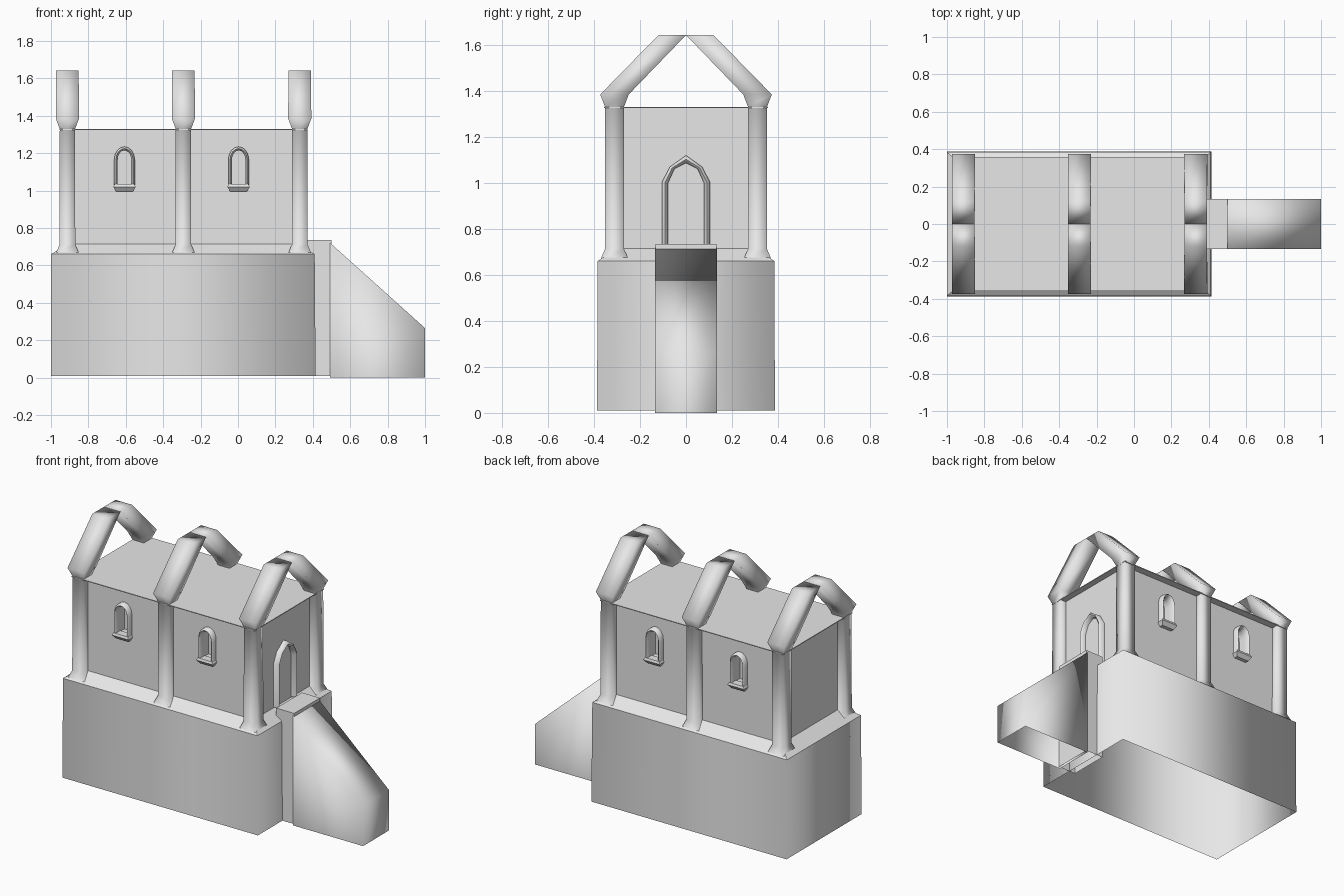
import bpy, bmesh, math

if "Cube" in bpy.data.objects:
    bpy.data.objects.remove(bpy.data.objects["Cube"], do_unlink=True)

# One plain stone colour
stone = bpy.data.materials.new("stone_grey")
stone.use_nodes = True
GREY = (0.8, 0.8, 0.8, 1)
stone.diffuse_color = GREY
stone.node_tree.nodes["Principled BSDF"].inputs["Base Color"].default_value = GREY


def make(name, bm, smooth=False):
    bmesh.ops.recalc_face_normals(bm, faces=bm.faces)
    for f in bm.faces:
        f.smooth = smooth
    mesh = bpy.data.meshes.new(name)
    bm.to_mesh(mesh)
    bm.free()
    mesh.materials.append(stone)
    obj = bpy.data.objects.new(name, mesh)
    bpy.context.collection.objects.link(obj)
    return obj


def loft(name, rings, bottom=True, top=True, smooth=False):
    """Skin a stack of point rings that all have the same count."""
    bm = bmesh.new()
    loops = [[bm.verts.new(p) for p in ring] for ring in rings]
    n = len(loops[0])
    for a, b in zip(loops, loops[1:]):
        for i in range(n):
            j = (i + 1) % n
            bm.faces.new((a[i], a[j], b[j], b[i]))
    if bottom:
        bm.faces.new(loops[0][::-1])
    if top:
        bm.faces.new(loops[-1])
    return make(name, bm, smooth)


def rect(x0, x1, half_y, z, cy=0):
    return [(x0, cy - half_y, z), (x1, cy - half_y, z),
            (x1, cy + half_y, z), (x0, cy + half_y, z)]


def arch(half, z0, spring, peak, steps):
    """Arched outline in (u, z), from the right foot over to the left foot."""
    pts = [(half, z0)]
    for i in range(steps + 1):
        a = math.pi * i / steps
        pts.append((half * math.cos(a), spring + (peak - spring) * math.sin(a)))
    return pts + [(-half, z0)]


def frame(name, outer, inner, place, depth):
    """Raised band between two matching outlines, open at the foot."""
    bm = bmesh.new()
    sections = []
    for o, i in zip(outer, inner):
        mid = ((o[0] + i[0]) / 2, (o[1] + i[1]) / 2)
        sections.append([bm.verts.new(place(*p, d)) for p, d in
                         ((o, -0.01), (o, depth * 0.7), (mid, depth),
                          (i, depth * 0.7), (i, -0.01))])
    for a, b in zip(sections, sections[1:]):
        for k in range(5):
            m = (k + 1) % 5
            bm.faces.new((a[k], a[m], b[m], b[k]))
    bm.faces.new(sections[0])
    bm.faces.new(sections[-1])
    obj = make(name, bm)
    bpy.context.view_layer.objects.active = obj
    obj.select_set(True)
    bpy.ops.object.shade_smooth_by_angle(angle=math.radians(60))
    obj.select_set(False)
    return obj


# Hollow plinth with a sloped ledge
WX0, WX1, WY = -0.91, 0.33, 0.308
loft("plinth", [rect(-1, 0.415, 0.387, 0.01), rect(-1, 0.41, 0.384, 0.66)],
     bottom=False, top=False, smooth=True)
loft("ledge", [rect(-1, 0.41, 0.384, 0.66), rect(WX0, WX1, WY, 0.715)],
     bottom=False, top=False)

# Hall walls and flat lid
FLOOR = 0.71
walls = loft("hall_walls", [rect(WX0, WX1, WY, FLOOR), rect(WX0, WX1, WY, 1.325)])
loft("flat_lid", [rect(-0.955, 0.372, 0.357, 1.325), rect(-0.955, 0.372, 0.357, 1.33)])

# Arched windows on both long sides
for side, label in ((-1, "front"), (1, "back")):
    for number, cx in enumerate((-0.607, 0.003)):
        tag = f"{label}_{number + 1}"

        def place(u, z, d):
            return (cx + u, side * (WY + d), z)

        hole = arch(0.036, 1.03, 1.165, 1.215, 8)
        cutter = loft("window_cutter", [[place(u, z, d) for u, z in hole]
                                        for d in (0.05, -0.05)])
        cutter.hide_render = True
        cut = walls.modifiers.new("window_cut", "BOOLEAN")
        cut.operation, cut.solver, cut.object = "DIFFERENCE", "EXACT", cutter
        bpy.context.view_layer.objects.active = walls
        bpy.ops.object.modifier_apply(modifier=cut.name)
        bpy.data.objects.remove(cutter, do_unlink=True)
        frame("window_frame_" + tag, arch(0.055, 1.02, 1.165, 1.235, 8),
              hole, place, 0.038)
        # Sill with a tapered underside
        loft("window_sill_" + tag,
             [[place(s * u, z, d) for s, d in ((-1, -0.01), (1, -0.01), (1, out), (-1, out))]
              for u, z, out in ((0.045, 0.995, 0.025), (0.06, 1.02, 0.045), (0.052, 1.035, 0.04))])

# Open the underside of the hall into the plinth
bm = bmesh.new()
bm.from_mesh(walls.data)
floor = [f for f in bm.faces if f.calc_center_median().z < FLOOR + 0.01]
bmesh.ops.delete(bm, geom=floor, context="FACES")
bm.to_mesh(walls.data)
bm.free()

# Pointed doorway on the stair end
half_out = [(0.104, 0.72), (0.104, 1.005), (0.07, 1.07), (0, 1.12)]
half_in = [(0.078, 0.72), (0.078, 1.0), (0.05, 1.062), (0, 1.087)]


def mirrored(pts):
    return pts + [(-u, z) for u, z in pts[-2::-1]]


frame("door_frame", mirrored(half_out), mirrored(half_in),
      lambda u, z, d: (WX1 + d, u, z), 0.035)

# Square columns that flare and turn into the bent roof ribs
for cx, where in ((-0.912, "left"), (-0.292, "middle"), (0.33, "right")):
    for side, label in ((-1, "front"), (1, "back")):
        stack = [(0.311, 0.664, 0.062), (0.311, 0.712, 0.042), (0.311, 1.33, 0.041),
                 (0.311, 1.385, 0.062), (0.06, 1.643, 0.06)]
        loft(f"{label}_{where}_column_rib",
             [rect(cx - h, cx + h, h, z, side * y) for y, z, h in stack],
             bottom=False, smooth=True)

# Landing and ramp, hollow underneath
loft("landing", [rect(0.37, 0.5, 0.133, 0.01), rect(0.37, 0.5, 0.133, 0.735)],
     bottom=False)
ramp_foot = rect(0.493, 1, 0.134, 0)
ramp_top = [(x, y, 0.265 if x > 0.9 else 0.72) for x, y, z in ramp_foot]
loft("ramp", [ramp_foot, ramp_top], bottom=False, smooth=True)
